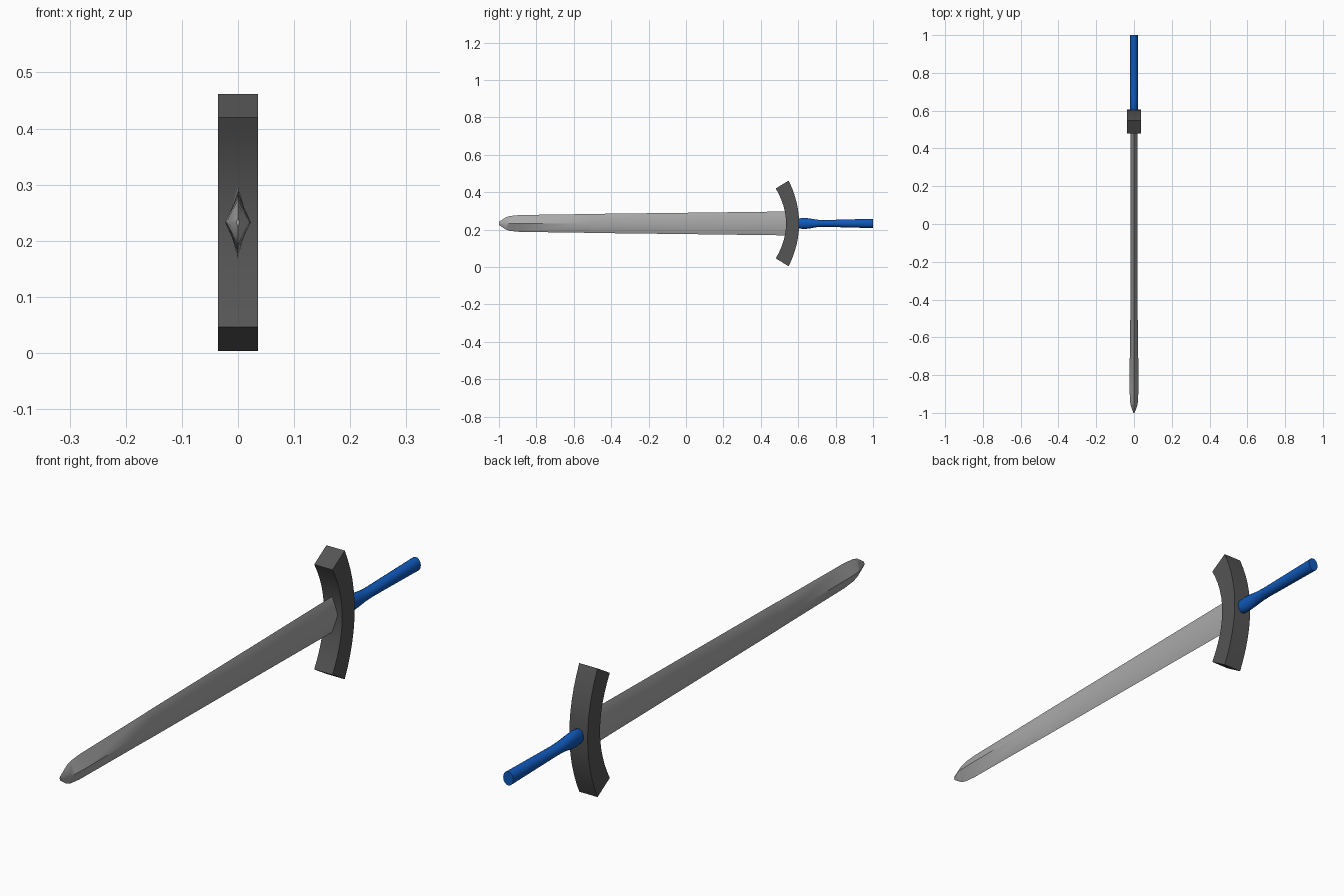
import bpy, bmesh
from math import cos, sin, pi, radians

if "Cube" in bpy.data.objects:
    bpy.data.objects.remove(bpy.data.objects["Cube"])

ZC = 0.233  # height of the sword's long axis


def loft(name, rings, color, angle):
    """Skin a list of equal-length point rings, cap both ends and shade."""
    bm = bmesh.new()
    loops = [[bm.verts.new(p) for p in ring] for ring in rings]
    n = len(loops[0])
    for a, b in zip(loops, loops[1:]):
        for i in range(n):
            j = (i + 1) % n
            bm.faces.new((a[i], a[j], b[j], b[i]))
    bm.faces.new(loops[0])
    bm.faces.new(loops[-1])
    bmesh.ops.recalc_face_normals(bm, faces=bm.faces)
    mesh = bpy.data.meshes.new(name)
    bm.to_mesh(mesh)
    bm.free()
    obj = bpy.data.objects.new(name, mesh)
    bpy.context.collection.objects.link(obj)
    mat = bpy.data.materials.new(name + "_colour")
    mat.diffuse_color = (*color, 1)
    mat.use_nodes = True
    mat.node_tree.nodes["Principled BSDF"].inputs["Base Color"].default_value = mat.diffuse_color
    mesh.materials.append(mat)
    bpy.ops.object.select_all(action='DESELECT')
    obj.select_set(True)
    bpy.context.view_layer.objects.active = obj
    bpy.ops.object.shade_smooth_by_angle(angle=radians(angle))
    return obj


def oval(y, hx, hz, sides):
    """Ring across the y axis; four sides give a diamond."""
    return [(hx * cos(2 * pi * i / sides), y, ZC + hz * sin(2 * pi * i / sides))
            for i in range(sides)]


# Blade: diamond section, widening toward the guard
blade = [(-1.0, 0.003, 0.008), (-0.963, 0.017, 0.033), (-0.94, 0.021, 0.040),
         (-0.89, 0.023, 0.045), (-0.53, 0.022, 0.050), (-0.50, 0.019, 0.051),
         (0.0, 0.0185, 0.057), (0.55, 0.018, 0.064)]
loft("blade", [oval(y, hx, hz, 4) for y, hx, hz in blade], (0.4, 0.4, 0.4), 50)

# Guard: rectangular bar bowed toward the tip
guard = []
for i in range(13):
    t = i / 6 - 1
    yi, zi = 0.535 - 0.055 * t * t, ZC + 0.187 * t
    yo, zo = 0.605 - 0.056 * t * t, ZC + 0.229 * t
    guard.append([(-0.036, yi, zi), (0.036, yi, zi), (0.036, yo, zo), (-0.036, yo, zo)])
loft("guard", guard, (0.09, 0.09, 0.09), 40)

# Grip: oval rod with a swelling next to the guard
grip = [(0.585, 0.016, 0.018), (0.605, 0.02, 0.027), (0.63, 0.02, 0.030),
        (0.66, 0.02, 0.027), (0.70, 0.02, 0.020), (0.74, 0.02, 0.018),
        (0.85, 0.02, 0.021), (1.0, 0.02, 0.025)]
loft("grip", [oval(y, hx, hz, 16) for y, hx, hz in grip], (0.005, 0.1, 0.5), 40)
